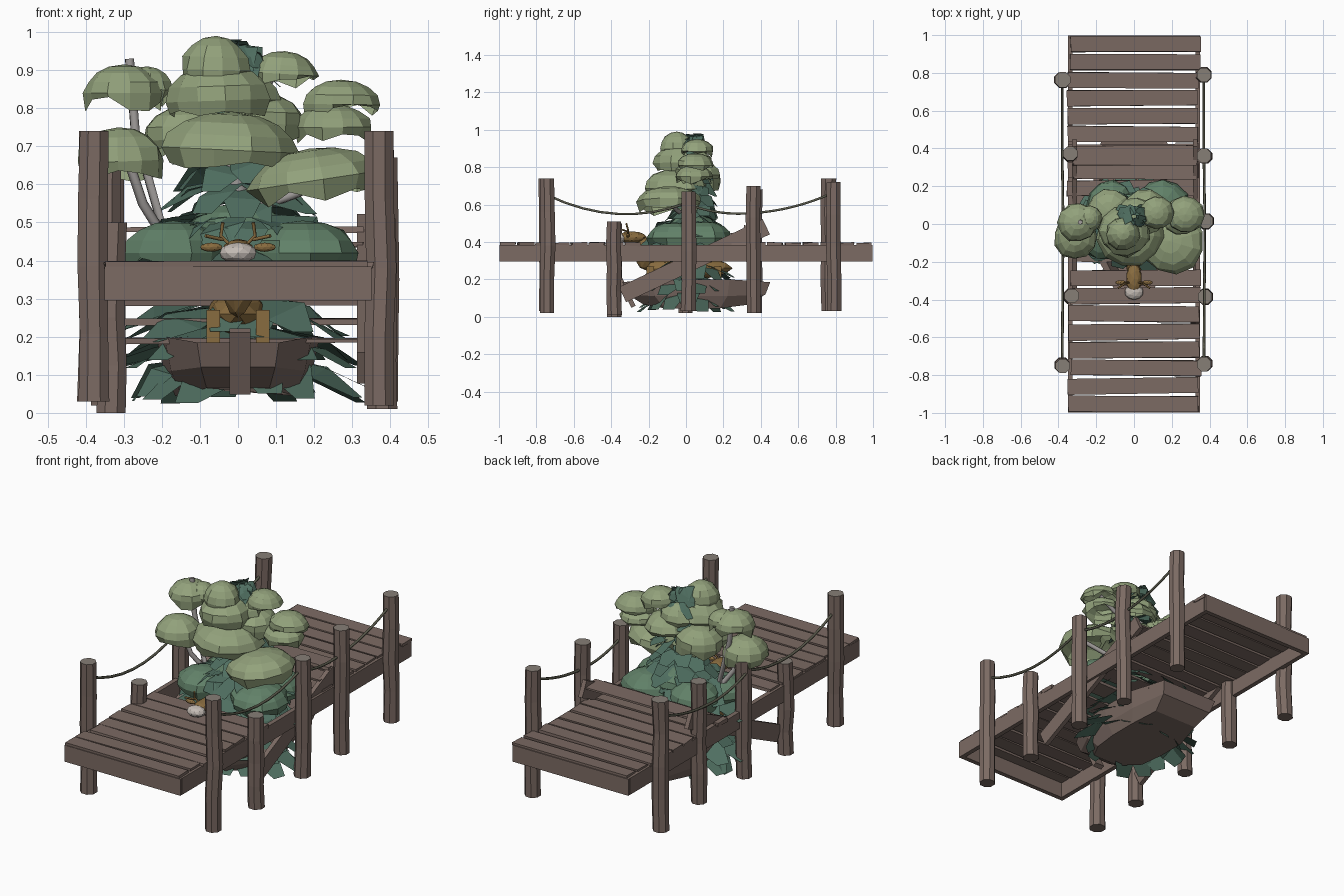
import bpy, bmesh, math, random
from mathutils import Vector, Matrix

if "Cube" in bpy.data.objects:
    bpy.data.objects.remove(bpy.data.objects["Cube"])
random.seed(4)
R = random.uniform

def mat(name, c):
    m = bpy.data.materials.new(name)
    m.diffuse_color = (*c, 1)
    m.use_nodes = True
    m.node_tree.nodes["Principled BSDF"].inputs["Base Color"].default_value = m.diffuse_color
    return m

WOOD = mat("wood", (.2, .145, .125))
CUT = mat("cut_wood", (.24, .21, .18))
ROPE = mat("rope", (.1, .1, .07))
LIGHT = mat("light_leaf", (.29, .36, .2))
MID = mat("mid_leaf", (.12, .22, .14))
DARK = mat("dark_leaf", (.08, .16, .12))
BARK = mat("bark", (.36, .34, .33))
TAN = mat("tan", (.25, .15, .05))
PALE = mat("pale", (.55, .5, .46))

def finish(name, bm, *mats):
    me = bpy.data.meshes.new(name)
    bm.to_mesh(me)
    bm.free()
    ob = bpy.data.objects.new(name, me)
    bpy.context.collection.objects.link(ob)
    for m in mats:
        me.materials.append(m)
    return ob

def box(name, loc, size, m=WOOD, rx=0, rz=0, j=0.0):
    bm = bmesh.new()
    bmesh.ops.create_cube(bm, size=1)
    for v in bm.verts:
        v.co = Vector([v.co[i] * size[i] + R(-j, j) for i in range(3)])
    M = Matrix.Translation(loc) @ Matrix.Rotation(rz, 4, 'Z') @ Matrix.Rotation(rx, 4, 'X')
    bm.transform(M)
    return finish(name, bm, m)

def tube(name, pts, r, m, sides=1):
    cu = bpy.data.curves.new(name, 'CURVE')
    cu.dimensions = '3D'
    cu.bevel_depth = r
    cu.bevel_resolution = sides
    cu.use_fill_caps = True
    sp = cu.splines.new('POLY')
    sp.points.add(len(pts) - 1)
    for p, q in zip(sp.points, pts):
        p.co = (*q, 1)
    ob = bpy.data.objects.new(name, cu)
    bpy.context.collection.objects.link(ob)
    cu.materials.append(m)
    return ob

# posts: slightly crooked eight-sided logs
def post(x, y, z0, z1):
    bm = bmesh.new()
    rings = []
    for k in range(5):
        dx, dy, r = R(-.004, .004), R(-.004, .004), R(.040, .044)
        rings.append([bm.verts.new((x + dx + r * math.cos(a), y + dy + r * math.sin(a), z0 + (z1 - z0) * k / 4))
                      for a in [math.tau * (i + .5) / 8 for i in range(8)]])
    for lo, hi in zip(rings, rings[1:]):
        for i in range(8):
            bm.faces.new((lo[i], lo[(i + 1) % 8], hi[(i + 1) % 8], hi[i]))
    bm.faces.new(rings[0][::-1])
    bm.faces.new(rings[-1]).material_index = 1
    finish("post", bm, WOOD, CUT)

for p in [(.373, -.74, .02, .74), (.375, -.385, .01, .51), (.38, .015, .03, .67), (.373, .36, .02, .70),
          (.372, .79, .03, .72), (-.38, -.75, .03, .74), (-.333, -.38, 0, .5), (-.345, 0, .02, .66),
          (-.335, .37, .02, .68), (-.38, .76, .03, .74)]:
    post(*p)

# sagging ropes between the tall posts
def rope(a, b, sag):
    a, b = Vector(a), Vector(b)
    tube("rope", [a.lerp(b, t / 8) - Vector((0, 0, sag * 4 * (t / 8) * (1 - t / 8))) for t in range(9)], .007, ROPE)

for x, xm in [(.37, .375), (-.38, -.375)]:
    rope((x, -.74, .65), (xm, .01, .61), .08)
    rope((xm, .01, .6), (x, .36, .555), .02)
    rope((x, .36, .555), (x, .78, .66), .02)

# deck: side rails, end beams, planks
for x in (-.338, .338):
    box("side_rail", (x, 0, .34), (.025, 1.97, .09))
for y in (-.985, .985):
    box("end_beam", (0, y, .34), (.7, .025, .09))
n = 21
for i in range(n):
    y = -1 + (i + .5) * 2 / n
    if -.2 < y < .18:
        continue
    box("plank", (R(-.01, .01), y, .388), (.69, 2 / n - .012, .018), rz=R(-.012, .012) if 0 < i < n - 1 else 0, j=.003)

# steps up from the boat: slanted stringers with level treads
slope = math.atan2(.35, .74)
for x in (-.315, .325):
    box("step_stringer", (x, .045, .3), (.024, .85, .09), rx=slope)
for z in (.19, .24, .29, .34, .44, .482):
    box("step_tread", (.005, .045 + (z - .3) * 1.75, z), (.65, .105, .014), j=.003)

# boat hull: lofted outlines from keel to rim, with blunt bow and square stern
bm = bmesh.new()
outline = [(-.5, -1), (.5, -1), (.9, -.6), (1, -.1), (1, .45), (.8, 1), (-.8, 1), (-1, .45), (-1, -.1), (-.9, -.6)]
n = len(outline)
rings = []
for z, w, l, lift in [(.045, .165, .28, .02), (.11, .195, .37, .01), (.2, .215, .395, -.015),
                      (.195, .185, .36, -.015), (.09, .15, .31, 0)]:
    rings.append([bm.verts.new((px * w, .055 + py * l, z + (lift if abs(py) > .7 else 0))) for px, py in outline])
for lo, hi in zip(rings, rings[1:]):
    for i in range(n):
        bm.faces.new((lo[i], lo[(i + 1) % n], hi[(i + 1) % n], hi[i]))
bm.faces.new(rings[0][::-1])
bm.faces.new(rings[-1])
finish("boat_hull", bm, WOOD)
box("boat_stem", (.005, -.32, .135), (.055, .025, .18), rx=.45)
box("boat_seat", (0, .3, .185), (.38, .09, .018))

# rounded foliage caps: faceted open domes with ragged rims
def dome(x, y, z, r, h, m=LIGHT, tilt=0):
    bm = bmesh.new()
    bmesh.ops.create_uvsphere(bm, u_segments=11, v_segments=8, radius=1)
    bmesh.ops.delete(bm, geom=[v for v in bm.verts if v.co.z < -.45], context='VERTS')
    for v in bm.verts:
        k = 1 + R(-.06, .06)
        v.co = Vector((v.co.x * r * k, v.co.y * r * k, v.co.z * h + (R(-.025, .025) if v.co.z < -.3 else 0)))
    bm.transform(Matrix.Translation((x, y, z)) @ Matrix.Rotation(tilt, 4, 'Y') @ Matrix.Rotation(R(0, 6), 4, 'Z'))
    finish("foliage_cap", bm, m)

for d in [(-.06, -.05, .90, .09, .09), (-.05, -.04, .82, .135, .10), (-.02, -.05, .69, .175, .10),
          (-.30, .01, .84, .105, .075), (-.24, .03, .85, .07, .06), (-.31, -.07, .66, .115, .09),
          (.12, .06, .89, .09, .06), (.27, .05, .81, .1, .065), (.25, .04, .75, .1, .06),
          (.06, .06, .76, .12, .08), (-.13, .07, .72, .12, .09), (.01, .04, .82, .1, .08)]:
    dome(*d, tilt=R(-.1, .1))
dome(.2, -.09, .61, .175, .085, tilt=-.15)

# shrubs at the foot of the tree
for d in [(-.17, -.06, .42, .13, .085), (.17, -.06, .42, .15, .085), (-.12, .1, .43, .13, .09), (.15, .1, .42, .14, .09),
          (0, .03, .47, .14, .08)]:
    dome(*d, MID)

# ragged dark leaves: drooping broad blades arranged in tiers
bm = bmesh.new()
def tier(cy, z, r0, r1, drop, count, w):
    for i in range(count):
        a = math.tau * (i + R(-.3, .3)) / count
        d = Vector((math.cos(a) * 1.15, math.sin(a) * .85, 0))
        s = Vector((-math.sin(a), math.cos(a), 0)) * w
        c = Vector((0, cy, z + R(-.015, .015)))
        mid = c + d * (r0 + r1) * .6 - Vector((0, 0, drop * .4))
        tip = c + d * r1 * R(.85, 1.15) - Vector((0, 0, drop))
        tw = Vector((0, 0, R(-.03, .03)))
        v = [bm.verts.new(p) for p in (c + d * r0 - s * .6, mid - s + tw, tip - s * .7, tip + s * .4, mid + s - tw, c + d * r0 + s * .6)]
        bm.faces.new((v[0], v[1], v[4], v[5]))
        bm.faces.new((v[1], v[2], v[3], v[4]))

for k in range(8):
    t = k / 7
    tier(.04, .97 - t * .42, .01, .07 + .12 * t, .06 + .03 * t, 9, .035 + .02 * t)
for z, r, drop in [(.52, .24, .09), (.45, .28, .1), (.39, .27, .08), (.29, .27, .09), (.22, .28, .09), (.15, .28, .11)]:
    tier(0, z, .05, r, drop, 14, .06)
finish("dark_leaves", bm, DARK)

# trunk and branches
for r, pts in [(.03, [(0, .03, .12), (.01, .03, .5), (-.02, .02, .75), (-.04, 0, .93)]),
               (.013, [(-.05, .02, .42), (-.2, 0, .49), (-.27, .01, .74), (-.285, .01, .93)]),
               (.013, [(-.2, -.01, .47), (-.25, -.05, .55), (-.3, -.07, .7)]),
               (.012, [(.0, .03, .52), (.14, -.05, .57), (.26, -.09, .62)]),
               (.012, [(.0, .03, .65), (.15, .05, .76), (.27, .05, .83)]),
               (.01, [(.0, .02, .78), (.07, .05, .85), (.12, .06, .93)])]:
    tube("branch", pts, r, BARK)

# deer: body, legs, neck, head, ears and antlers
def blob(name, loc, size, m):
    bm = bmesh.new()
    bmesh.ops.create_icosphere(bm, subdivisions=2, radius=1)
    bm.transform(Matrix.Translation(loc) @ Matrix.Diagonal((*size, 1)))
    return finish(name, bm, m)

blob("deer_body", (0, .01, .26), (.085, .24, .06), TAN)
blob("deer_neck", (0, -.22, .34), (.042, .055, .09), TAN)
blob("deer_head", (0, -.29, .425), (.042, .08, .032), TAN)
blob("deer_muzzle", (0, -.36, .42), (.05, .042, .028), PALE)
for s in (-1, 1):
    blob("deer_ear", (s * .07, -.31, .435), (.03, .012, .012), TAN)
    tube("deer_antler", [(s * .02, -.31, .44), (s * .045, -.31, .465), (s * .04, -.32, .5)], .005, TAN)
    tube("deer_antler_tine", [(s * .04, -.31, .455), (s * .085, -.34, .465)], .005, TAN)
    for y in (-.19, .17):
        box("deer_leg", (s * .065, y, .19), (.035, .04, .16), TAN)
